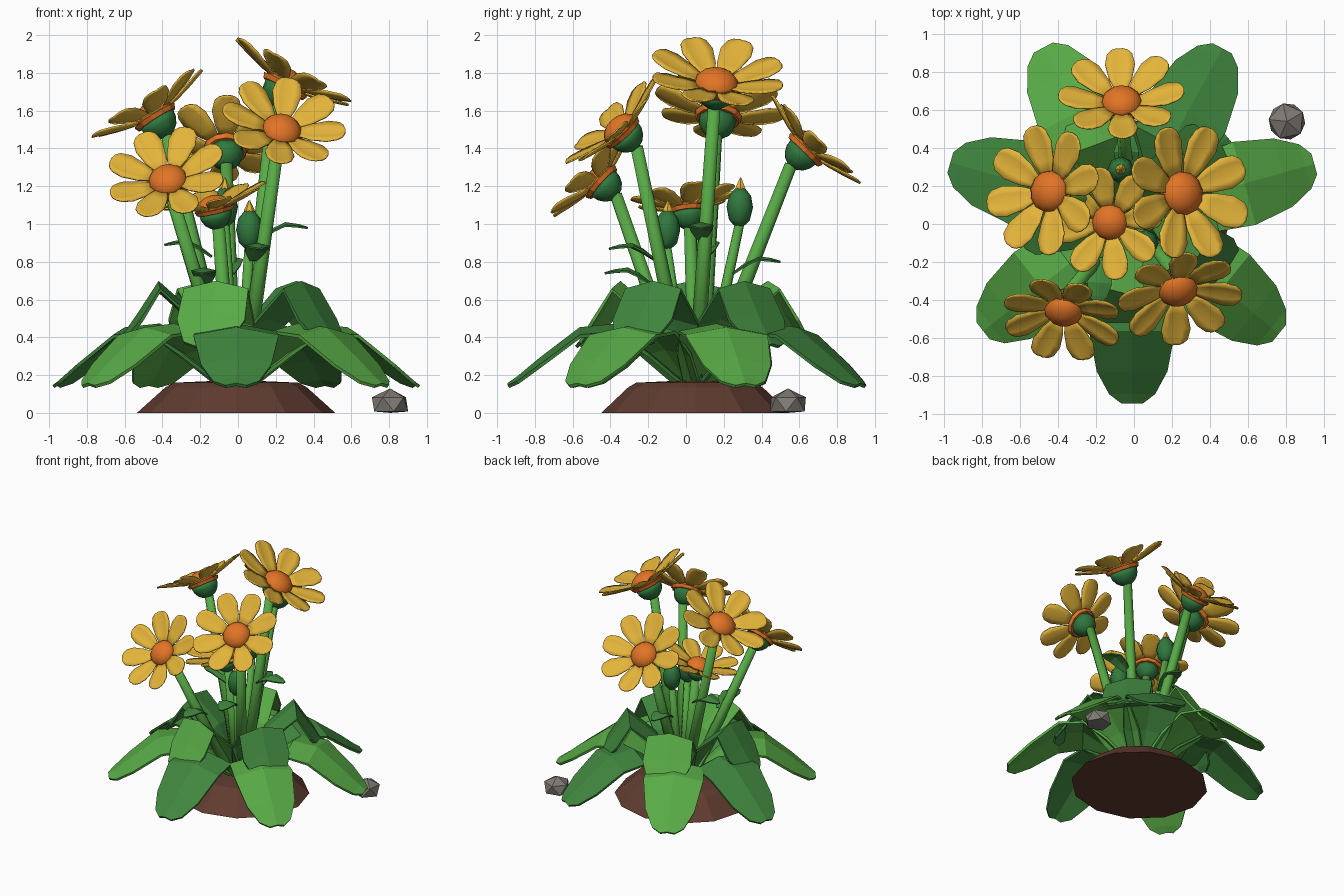
import bpy, bmesh, math
from mathutils import Vector, Matrix

if "Cube" in bpy.data.objects:
    bpy.data.objects.remove(bpy.data.objects["Cube"])


def material(name, r, g, b):
    lin = [(c / 255 / 12.92) if c < 11 else ((c / 255 + 0.055) / 1.055) ** 2.4 for c in (r, g, b)]
    m = bpy.data.materials.new(name)
    m.diffuse_color = (*lin, 1)
    m.use_nodes = True
    m.node_tree.nodes["Principled BSDF"].inputs["Base Color"].default_value = m.diffuse_color
    return m


LIGHT = material("light_green", 88, 170, 70)
MID = material("mid_green", 64, 134, 62)
DARK = material("dark_green", 48, 120, 62)
YELLOW = material("petal_yellow", 228, 180, 58)
ORANGE = material("centre_orange", 226, 116, 38)
SOIL = material("soil_brown", 96, 60, 48)
STONE = material("stone_grey", 128, 122, 116)


def finish(bm, name, mat, matrix=Matrix(), smooth=False, thick=0):
    bmesh.ops.recalc_face_normals(bm, faces=bm.faces)
    me = bpy.data.meshes.new(name)
    bm.to_mesh(me)
    bm.free()
    me.materials.append(mat)
    me.transform(matrix)
    if smooth:
        for p in me.polygons:
            p.use_smooth = True
    ob = bpy.data.objects.new(name, me)
    bpy.context.collection.objects.link(ob)
    if thick:
        s = ob.modifiers.new("thickness", 'SOLIDIFY')
        s.thickness = thick
        s.offset = 0
    return ob


def blade(bm, rows, fold, matrix):
    """Strip along +x from (distance, height, half width); sides drop by fold."""
    prev = None
    for r, z, hw in rows:
        cur = [bm.verts.new(matrix @ Vector((r, t * hw, z - fold * abs(t) * min(1, hw / rows[2][2]))))
               for t in (-1, -0.5, 0, 0.5, 1)]
        if prev:
            for i in range(4):
                bm.faces.new((prev[i], cur[i], cur[i + 1], prev[i + 1]))
        prev = cur


def lathe(profile, n):
    """Revolve (radius, height) points around z and cap both ends."""
    bm = bmesh.new()
    rings = [[bm.verts.new((r * math.cos(a), r * math.sin(a), z))
              for a in (2 * math.pi * i / n for i in range(n))] for r, z in profile]
    for a, b in zip(rings, rings[1:]):
        for i in range(n):
            j = (i + 1) % n
            bm.faces.new((a[i], a[j], b[j], b[i]))
    bm.faces.new(rings[0][::-1])
    bm.faces.new(rings[-1])
    return bm


def aim(pos, normal):
    q = Vector(normal).to_track_quat('Z', 'Y')
    return Matrix.Translation(pos) @ q.to_matrix().to_4x4()


def turn(deg, pos=(0, 0, 0)):
    return Matrix.Translation(pos) @ Matrix.Rotation(math.radians(deg), 4, 'Z')


ROOT = (-0.01, 0.05, 0)

# Soil mound, and a stone resting on a flat base
finish(lathe([(0.525, 0), (0.375, 0.135), (0.33, 0.16), (0.1, 0.17)], 12), "soil_mound", SOIL,
       Matrix.Translation(ROOT) @ Matrix.Diagonal((1, 0.95, 1, 1)))
bm = bmesh.new()
bmesh.ops.create_icosphere(bm, subdivisions=1, radius=0.108)
for v in bm.verts:
    v.co.z = max(0, v.co.z * 0.78 + 0.045)
finish(bm, "stone", STONE, turn(30, (0.805, 0.54, 0)))

# Two rings of broad leaves
OUTER = [(0.08, 0.18, 0.09), (0.25, 0.34, 0.17), (0.42, 0.465, 0.205), (0.61, 0.445, 0.225),
         (0.82, 0.285, 0.185), (0.94, 0.185, 0.12), (0.99, 0.15, 0.055)]
INNER = [(0.05, 0.18, 0.08), (0.2, 0.5, 0.155), (0.41, 0.69, 0.175), (0.51, 0.53, 0.185),
         (0.6, 0.40, 0.125), (0.64, 0.36, 0.05)]
for name, rows, angles, dark in (("outer_leaf", OUTER, (-90, -39, 15.5, 61.5, 118, 164, 218), (0, 3, 5)),
                                 ("inner_leaf", INNER, (-105, -33, 39, 111, 183), (1, 2, 4))):
    for k, ang in enumerate(angles):
        bm = bmesh.new()
        blade(bm, rows, 0.04, turn(ang, ROOT))
        finish(bm, f"{name}_{k + 1}", MID if k in dark else LIGHT, thick=0.018)


def stem(name, a, b, r0=0.043, r1=0.034):
    a, b = Vector(a), Vector(b)
    finish(lathe([(r0, 0), (r1, (b - a).length)], 7), name, LIGHT, aim(a, b - a), True)


# Flower: petals, domed centre, ring, cup and stem
PETAL = [(0.08, 0.005, 0.028), (0.16, 0.02, 0.063), (0.25, 0.045, 0.083),
         (0.31, 0.065, 0.07), (0.335, 0.073, 0.047), (0.348, 0.077, 0.018)]


def arc(r, h, steps, sign):
    return [(r * math.cos(t), sign * h * math.sin(t))
            for t in (math.pi / 2 * i / steps * 0.93 for i in range(steps + 1))]


def flower(tag, pos, normal, size, spin, base):
    m = aim(pos, normal) @ Matrix.Scale(size, 4)
    bm = bmesh.new()
    for k in range(8):
        blade(bm, PETAL, -0.014, turn(spin + 45 * k, (0, 0, 0.006 * (k % 2))))
    finish(bm, f"petals_{tag}", YELLOW, m, True, 0.008)
    finish(lathe(arc(0.114, 0.085, 4, 1), 12), f"centre_{tag}", ORANGE, m, True)
    finish(lathe([(0.115, -0.022), (0.127, 0.004)], 12), f"ring_{tag}", ORANGE, m)
    cup = [(x, z - 0.02) for x, z in arc(0.102, 0.11, 4, -1)]
    finish(lathe(cup, 10), f"cup_{tag}", DARK, m, True)
    stem(f"stem_{tag}", base, m @ Vector((0, 0, -0.12)))


flower("front_left", (-0.37, -0.45, 1.225), (-0.14, -0.74, 0.66), 0.92, 31, (-0.05, -0.02, 0.15))
flower("front_right", (0.23, -0.34, 1.49), (0.17, -0.68, 0.71), 0.95, 30, (0.03, 0.0, 0.15))
flower("tall", (0.25, 0.16, 1.735), (0.49, 0.08, 0.86), 1.05, 15, (0.03, 0.05, 0.15))
flower("left", (-0.44, 0.17, 1.57), (-0.53, 0.1, 0.84), 1.0, 22, (-0.05, 0.08, 0.15))
flower("back", (-0.065, 0.635, 1.395), (-0.03, 0.7, 0.71), 0.95, 0, (-0.02, 0.1, 0.15))
flower("low", (-0.125, 0.01, 1.08), (-0.22, -0.1, 0.97), 0.86, 30, (-0.04, 0.05, 0.15))

# Closed buds with petal tips
BUD = [(0.02, -0.115), (0.055, -0.08), (0.07, -0.01), (0.058, 0.05), (0.025, 0.09)]
for tag, pos, base in (("front", (0.06, -0.1, 0.98), (0.02, 0.0, 0.15)),
                       ("back", (-0.07, 0.285, 1.1), (-0.02, 0.1, 0.15))):
    m = aim(pos, (0, 0.03, 1))
    finish(lathe(BUD, 8), f"bud_{tag}", DARK, m, True)
    finish(lathe([(0.03, 0.075), (0.028, 0.095), (0.004, 0.145)], 6), f"bud_tip_{tag}", YELLOW, m)
    stem(f"bud_stem_{tag}", base, m @ Vector((0, 0, -0.1)), 0.034, 0.026)

# Small leaves on the stems: start point and heading
SPRIG = [(0, 0, 0.02), (0.07, 0.055, 0.055), (0.13, 0.085, 0.066), (0.2, 0.075, 0.045), (0.25, 0.06, 0.01)]
for tag, pos, ang in (("front_left", (-0.17, -0.18, 0.68), -95), ("front_right", (0.08, -0.16, 0.81), -80),
                      ("tall", (0.12, 0.08, 0.92), 0), ("left", (-0.14, 0.1, 0.83), 175),
                      ("back", (-0.04, 0.25, 0.74), 90)):
    bm = bmesh.new()
    blade(bm, SPRIG, 0.015, turn(ang, pos))
    finish(bm, f"stem_leaf_{tag}", MID, thick=0.01)
